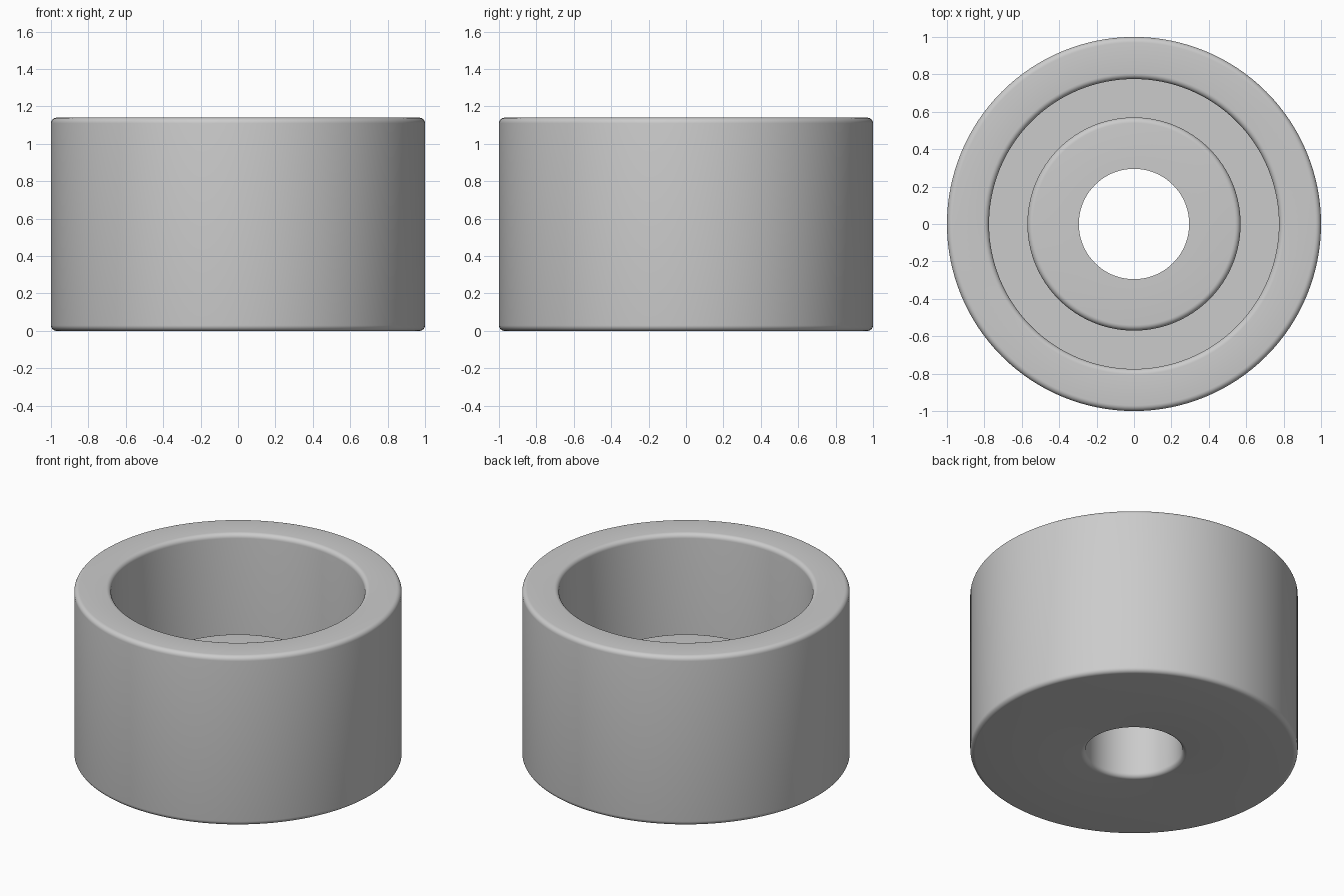
import bpy, bmesh, math

if "Cube" in bpy.data.objects:
    bpy.data.objects.remove(bpy.data.objects["Cube"])

SEG = 128
FILLET = 0.03

# Cross-section corners: (radius, height, rounded?)
corners = [
    (0.295, 0.00, True),    # bore, bottom edge
    (1.00, 0.00, True),     # outer wall, bottom
    (1.00, 1.14, True),     # outer wall, top
    (0.775, 1.14, True),    # cup mouth
    (0.775, 0.22, False),   # groove floor, outside
    (0.57, 0.22, False),    # groove floor, inside
    (0.57, 0.57, True),     # boss, top edge
    (0.295, 0.57, False),   # bore, top edge
]


def rounded_profile(pts, rad, steps=6):
    """Replace each marked right-angle corner with a quarter-circle fillet."""
    out = []
    n = len(pts)
    for i, (r, z, soft) in enumerate(pts):
        if not soft:
            out.append((r, z))
            continue
        dirs = []
        for q in (pts[i - 1], pts[(i + 1) % n]):
            dr, dz = q[0] - r, q[1] - z
            length = math.hypot(dr, dz)
            dirs.append((dr / length * rad, dz / length * rad))
        (ar, az), (br, bz) = dirs
        for k in range(steps + 1):
            t = math.pi / 2 * k / steps
            u, v = 1 - math.sin(t), 1 - math.cos(t)
            out.append((r + ar * u + br * v, z + az * u + bz * v))
    return out


# Bushing cup: closed profile revolved around z
bm = bmesh.new()
profile = rounded_profile(corners, FILLET)
rings = []
for s in range(SEG):
    a = 2 * math.pi * s / SEG
    rings.append([bm.verts.new((r * math.cos(a), r * math.sin(a), z)) for r, z in profile])
count = len(profile)
for s in range(SEG):
    a, b = rings[s], rings[(s + 1) % SEG]
    for i in range(count):
        j = (i + 1) % count
        bm.faces.new((a[i], b[i], b[j], a[j]))
bmesh.ops.recalc_face_normals(bm, faces=bm.faces)
mesh = bpy.data.meshes.new("bushing_cup")
bm.to_mesh(mesh)
bm.free()

cup = bpy.data.objects.new("bushing_cup", mesh)
bpy.context.collection.objects.link(cup)

# Plain grey finish
grey = bpy.data.materials.new("plain_grey")
grey.diffuse_color = (0.6, 0.6, 0.6, 1)
grey.use_nodes = True
grey.node_tree.nodes["Principled BSDF"].inputs["Base Color"].default_value = grey.diffuse_color
mesh.materials.append(grey)

bpy.context.view_layer.objects.active = cup
cup.select_set(True)
bpy.ops.object.shade_smooth_by_angle(angle=math.radians(30))
